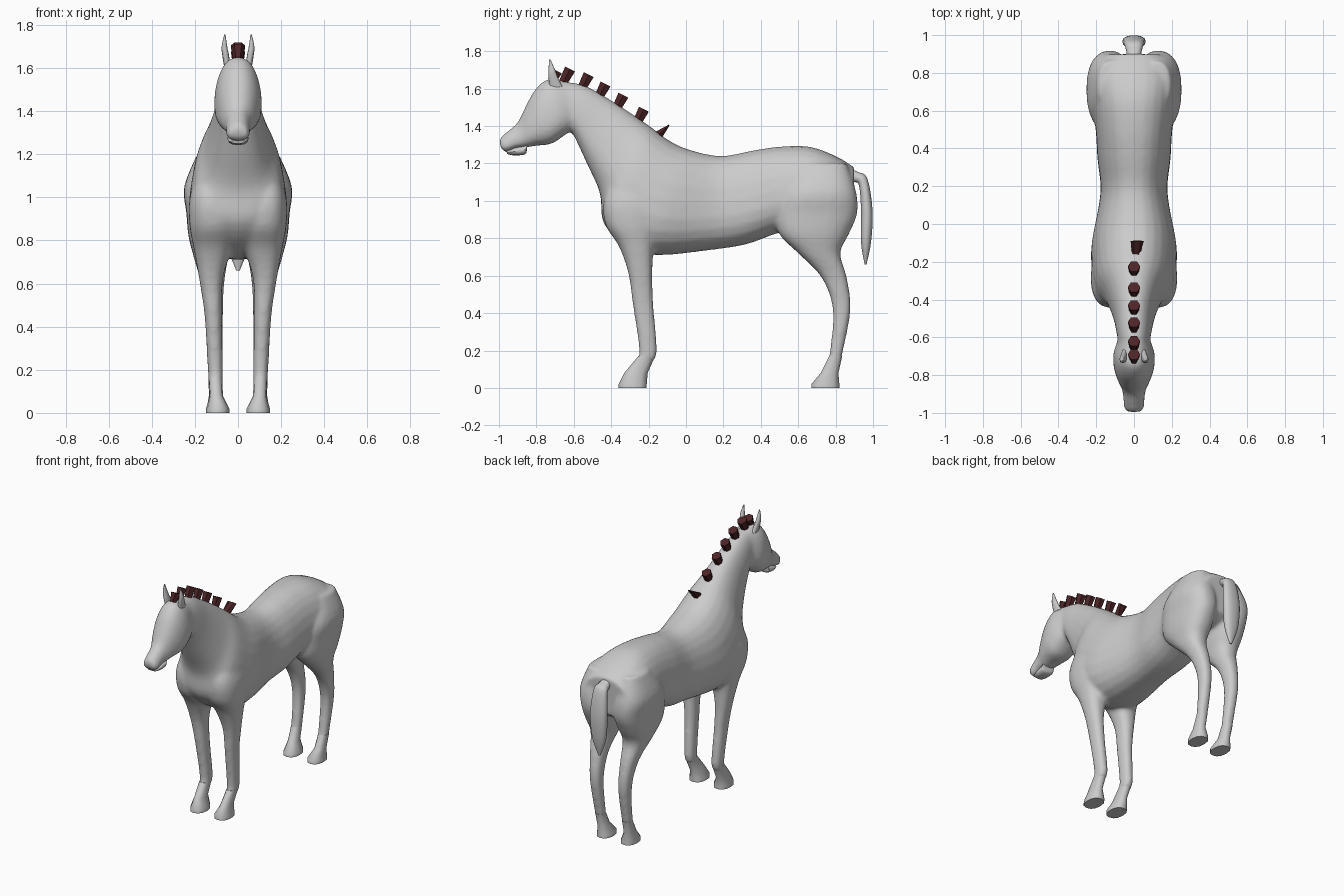
import bpy, bmesh, math
from mathutils import Vector

if "Cube" in bpy.data.objects:
    bpy.data.objects.remove(bpy.data.objects["Cube"], do_unlink=True)


def make_material(name, colour):
    material = bpy.data.materials.new(name)
    material.use_nodes = True
    material.diffuse_color = (*colour, 1)
    material.node_tree.nodes["Principled BSDF"].inputs["Base Color"].default_value = (*colour, 1)
    return material


coat = make_material("grey_coat", (0.6, 0.6, 0.6))
hair = make_material("dark_red_mane", (0.075, 0.018, 0.02))


def interpolate(stations, steps):
    """Smooth curve through the stations."""
    points = [Vector(s) for s in stations]
    result = []
    last = len(points) - 1
    for i in range(last):
        before, start, end, after = (points[min(max(i + k, 0), last)] for k in (-1, 0, 1, 2))
        for step in range(steps):
            t = step / steps
            tangent_a, tangent_b = (end - before) / 2, (after - start) / 2
            result.append(start * (2 * t**3 - 3 * t**2 + 1) + tangent_a * (t**3 - 2 * t**2 + t)
                          + end * (3 * t**2 - 2 * t**3) + tangent_b * (t**3 - t**2))
    return result + [points[last]]


def loft(mesh, stations, lean=0, sides=24, steps=4, square=0.85, side=1):
    """Skin closed rings; a station is (y1, z1, y2, z2, half width, x centre)."""
    rings = []
    for y1, z1, y2, z2, half_width, x_centre in interpolate(stations, steps):
        ring = []
        for i in range(sides):
            angle = math.tau * i / sides
            across, along = (math.copysign(abs(f(angle)) ** square, f(angle))
                             for f in (math.cos, math.sin))
            x = x_centre + half_width * across * (1 - lean * along)
            blend = (1 - along) / 2
            ring.append(mesh.verts.new((side * x, y1 + (y2 - y1) * blend, z1 + (z2 - z1) * blend)))
        rings.append(ring)
    for lower, upper in zip(rings, rings[1:]):
        for i in range(sides):
            j = (i + 1) % sides
            mesh.faces.new((lower[i], lower[j], upper[j], upper[i]))
    mesh.faces.new(rings[0])
    mesh.faces.new(rings[-1])


def central(stations):
    return [(*s, 0) for s in stations]


def upright(stations):
    """Turn (z, front y, back y, inner x, outer x) into level rings."""
    return [(front, z, back, z, (outer - inner) / 2, (outer + inner) / 2)
            for z, front, back, inner, outer in stations]


def finish(name, mesh, material, smooth=True):
    bmesh.ops.recalc_face_normals(mesh, faces=mesh.faces)
    data = bpy.data.meshes.new(name)
    mesh.to_mesh(data)
    mesh.free()
    data.materials.append(material)
    part = bpy.data.objects.new(name, data)
    bpy.context.collection.objects.link(part)
    if smooth:
        bpy.ops.object.select_all(action="DESELECT")
        part.select_set(True)
        bpy.context.view_layer.objects.active = part
        bpy.ops.object.shade_smooth_by_angle(angle=math.radians(45))
    return part


# Neck, barrel and rump, each ring from topline to underside
trunk = central([
    (-0.68, 1.64, -0.62, 1.38, 0.08),
    (-0.55, 1.62, -0.60, 1.35, 0.09),
    (-0.42, 1.55, -0.53, 1.2, 0.11),
    (-0.28, 1.46, -0.46, 1.04, 0.15),
    (-0.18, 1.39, -0.44, 0.88, 0.2),
    (-0.1, 1.33, -0.32, 0.76, 0.22),
    (0, 1.28, -0.16, 0.71, 0.22),
    (0.18, 1.24, 0.15, 0.74, 0.175),
    (0.36, 1.27, 0.33, 0.77, 0.19),
    (0.5, 1.29, 0.5, 0.83, 0.2),
    (0.66, 1.29, 0.66, 0.85, 0.22),
    (0.8, 1.24, 0.8, 0.87, 0.235),
    (0.9, 1.18, 0.89, 0.92, 0.17),
])

# Head from poll to nose
head = central([
    (-0.64, 1.64, -0.61, 1.38, 0.085),
    (-0.74, 1.65, -0.65, 1.35, 0.105),
    (-0.81, 1.59, -0.72, 1.305, 0.105),
    (-0.86, 1.5, -0.80, 1.295, 0.085),
    (-0.9, 1.42, -0.86, 1.285, 0.062),
    (-0.95, 1.375, -0.91, 1.28, 0.055),
    (-0.985, 1.345, -0.96, 1.26, 0.052),
    (-1, 1.32, -0.985, 1.275, 0.042),
])

front_leg = upright([
    (1.15, -0.38, -0.14, 0.06, 0.18),
    (1, -0.44, -0.12, 0.03, 0.225),
    (0.87, -0.43, -0.14, 0, 0.225),
    (0.76, -0.36, -0.17, 0.03, 0.205),
    (0.62, -0.31, -0.18, 0.07, 0.18),
    (0.45, -0.285, -0.175, 0.075, 0.155),
    (0.2, -0.25, -0.155, 0.07, 0.14),
    (0.14, -0.27, -0.18, 0.073, 0.135),
])

hind_leg = upright([
    (1.2, 0.62, 0.86, 0.04, 0.19),
    (1.05, 0.52, 0.91, 0.015, 0.25),
    (0.93, 0.48, 0.915, 0.01, 0.24),
    (0.82, 0.5, 0.87, 0.02, 0.23),
    (0.72, 0.6, 0.825, 0.045, 0.205),
    (0.59, 0.725, 0.86, 0.065, 0.17),
    (0.42, 0.785, 0.88, 0.07, 0.15),
    (0.2, 0.77, 0.84, 0.07, 0.14),
    (0.12, 0.75, 0.82, 0.072, 0.135),
])

# Blend trunk, head and legs into one skin
body_mesh = bmesh.new()
loft(body_mesh, trunk, lean=0.15)
loft(body_mesh, head, lean=0.2)
for side in (-1, 1):
    loft(body_mesh, front_leg, side=side)
    loft(body_mesh, hind_leg, side=side)
body = finish("body", body_mesh, coat)
remesh = body.modifiers.new("blend_parts", "REMESH")
remesh.mode = "VOXEL"
remesh.voxel_size = 0.013
remesh.use_smooth_shade = True
relax = body.modifiers.new("relax_skin", "SMOOTH")
relax.factor = 0.5
relax.iterations = 6

# Lower lip below the mouth line
lip_mesh = bmesh.new()
loft(lip_mesh, central([
    (-0.85, 1.32, -0.85, 1.28, 0.045),
    (-0.86, 1.3, -0.86, 1.25, 0.048),
    (-0.92, 1.285, -0.915, 1.243, 0.045),
    (-0.96, 1.265, -0.955, 1.25, 0.032),
]), sides=12)
finish("lower_lip", lip_mesh, coat)

# Hooves and ears
front_hoof = upright([
    (0.17, -0.255, -0.165, 0.073, 0.137),
    (0.08, -0.33, -0.205, 0.07, 0.132),
    (0.02, -0.36, -0.21, 0.04, 0.148),
    (0, -0.36, -0.21, 0.04, 0.148),
])
hind_hoof = upright([
    (0.17, 0.765, 0.835, 0.073, 0.137),
    (0.08, 0.72, 0.815, 0.07, 0.135),
    (0.02, 0.67, 0.82, 0.04, 0.145),
    (0, 0.67, 0.82, 0.04, 0.145),
])
ear = upright([
    (1.61, -0.73, -0.66, 0.035, 0.065),
    (1.66, -0.735, -0.685, 0.042, 0.073),
    (1.7, -0.735, -0.7, 0.05, 0.076),
    (1.755, -0.732, -0.724, 0.058, 0.064),
])
for label, side in (("right", -1), ("left", 1)):
    for part_name, stations in (("front_hoof", front_hoof), ("hind_hoof", hind_hoof), ("ear", ear)):
        mesh = bmesh.new()
        loft(mesh, stations, sides=12, steps=1 if "hoof" in part_name else 3, side=side)
        finish(label + "_" + part_name, mesh, coat)

# Tail
tail_mesh = bmesh.new()
loft(tail_mesh, central([
    (0.87, 1.175, 0.87, 1.1, 0.035),
    (0.92, 1.155, 0.9, 1.1, 0.04),
    (0.97, 1.12, 0.925, 1.08, 0.05),
    (0.998, 0.95, 0.935, 0.95, 0.062),
    (0.99, 0.78, 0.935, 0.78, 0.05),
    (0.965, 0.66, 0.955, 0.66, 0.008),
]), sides=14)
finish("tail", tail_mesh, coat)

# Mane tufts standing along the crest, widening upwards
tufts = [(-0.69, 1.695), (-0.62, 1.705), (-0.52, 1.675), (-0.43, 1.625), (-0.335, 1.565), (-0.225, 1.49)]
for number, (y, z) in enumerate(tufts, 1):
    up = Vector((0.46, 0.89))
    along = Vector((0.89, -0.46))
    top = Vector((y, z))
    base = top - up * (0.06 if number == 1 else 0.09)
    mesh = bmesh.new()
    loft(mesh, central([
        (*(base - along * 0.026), *(base + along * 0.026), 0.022),
        (*(top - along * 0.034), *(top + along * 0.034), 0.033),
    ]), sides=6, steps=1, square=1)
    finish("mane_tuft_" + str(number), mesh, hair, smooth=False)

# Last tuft is a wedge with a thin outer edge
wedge_mesh = bmesh.new()
loft(wedge_mesh, [
    (-0.2, 1.355, -0.14, 1.31, 0.02, 0.01),
    (-0.092, 1.408, -0.088, 1.402, 0.035, 0.017),
], sides=6, steps=1, square=1)
finish("mane_wedge", wedge_mesh, hair, smooth=False)
